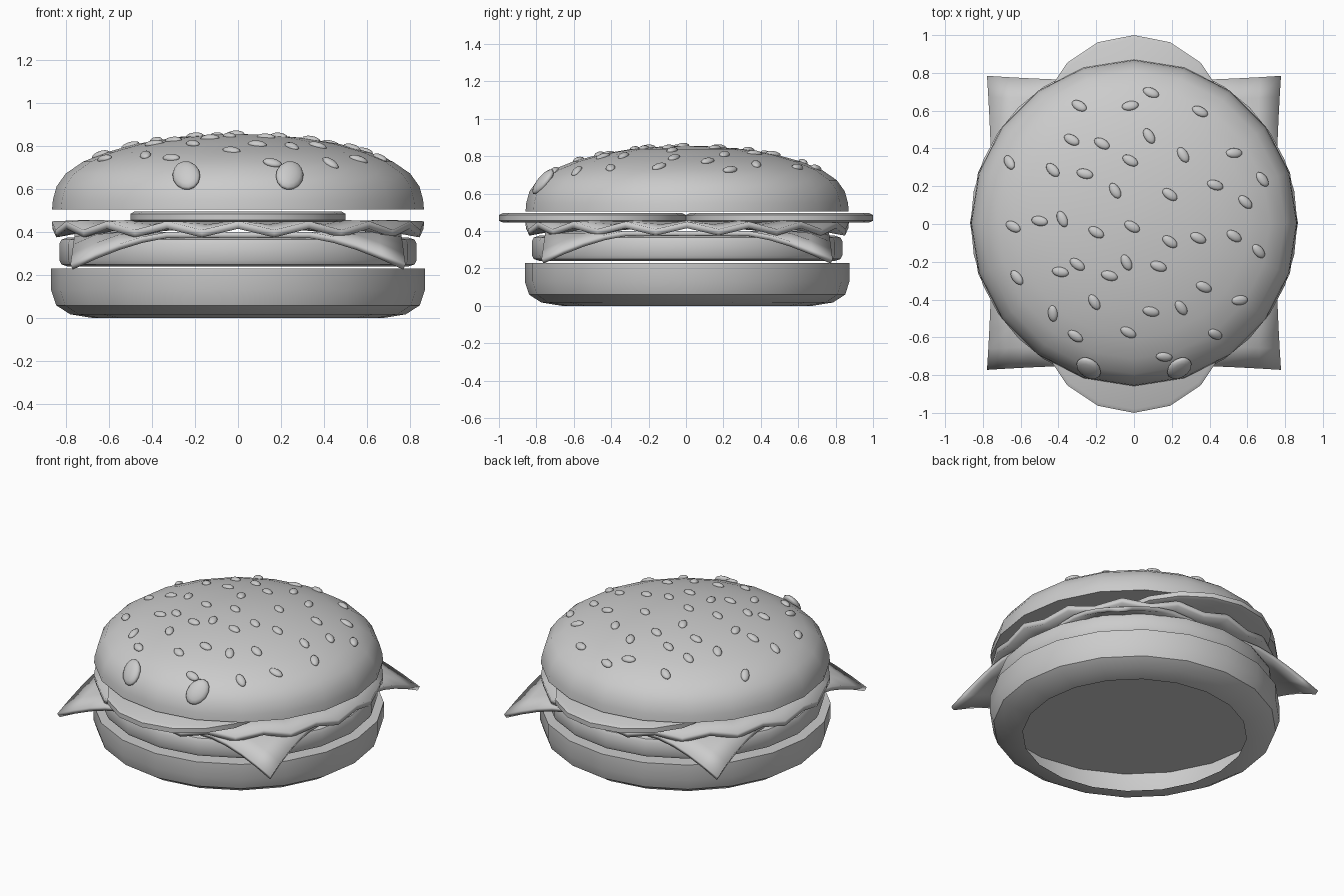
import bpy, bmesh
from math import sin, cos, pi, radians, hypot
from mathutils import Vector, Matrix

if "Cube" in bpy.data.objects:
    bpy.data.objects.remove(bpy.data.objects["Cube"])

YC = 0.006  # slight centre offset of the stack


def finish(bm, name, angle=35, recalc=True):
    if recalc:
        bmesh.ops.recalc_face_normals(bm, faces=bm.faces[:])
    mesh = bpy.data.meshes.new(name)
    bm.to_mesh(mesh)
    bm.free()
    ob = bpy.data.objects.new(name, mesh)
    bpy.context.collection.objects.link(ob)
    bpy.ops.object.select_all(action='DESELECT')
    ob.select_set(True)
    bpy.context.view_layer.objects.active = ob
    bpy.ops.object.shade_smooth_by_angle(angle=radians(angle))
    return ob


def revolve(name, profile, n, y=YC, cap_first=True, cap_last=True, wave=None):
    """Spin an (r, z) profile into n-sided rings; optional caps."""
    bm = bmesh.new()
    rings = []
    for k, (r, z) in enumerate(profile):
        ring = []
        for i in range(n):
            a = 2 * pi * i / n
            dz = wave[k] * (1 if i % 2 == 0 else -1) if wave else 0
            ring.append(bm.verts.new((r * cos(a), y + r * sin(a), z + dz)))
        rings.append(ring)
    for p, q in zip(rings, rings[1:]):
        for i in range(n):
            j = (i + 1) % n
            bm.faces.new((p[i], p[j], q[j], q[i]))
    if cap_first:
        bm.faces.new(rings[0])
    if cap_last:
        bm.faces.new(rings[-1])
    return finish(bm, name)


# Bottom bun, hollow on its underside
revolve("bottom_bun", [(0.67, 0), (0.78, 0.018), (0.845, 0.06), (0.868, 0.13), (0.868, 0.23)],
        20, cap_first=False)

# Patty
revolve("patty", [(0.79, 0.24), (0.82, 0.25), (0.83, 0.27), (0.83, 0.345), (0.82, 0.365), (0.79, 0.375)], 20)

# Cheese slice with drooping corners
bm = bmesh.new()
N = 14
grid = []
for i in range(N + 1):
    row = []
    for j in range(N + 1):
        u, v = 2 * i / N - 1, 2 * j / N - 1
        x = 0.752 * u * (1 + 0.035 * v * v)
        y = 0.752 * v * (1 + 0.035 * u * u)
        t = max(0, hypot(x, y) - 0.83) / 0.27
        row.append(bm.verts.new((x, y + YC, 0.40 - 0.15 * t ** 1.15)))
    grid.append(row)
for i in range(N):
    for j in range(N):
        bm.faces.new((grid[i][j], grid[i + 1][j], grid[i + 1][j + 1], grid[i][j + 1]))
cheese = finish(bm, "cheese", recalc=False)
mod = cheese.modifiers.new("thickness", 'SOLIDIFY')
mod.thickness = 0.028
mod.offset = -1

# Lettuce leaf with a zigzag rim
lettuce = revolve("lettuce", [(0.865, 0.43), (0.72, 0.446), (0.5, 0.45)], 32,
                  cap_first=False, wave=[0.02, 0.01, 0])
mod = lettuce.modifiers.new("thickness", 'SOLIDIFY')
mod.thickness = 0.035
mod.offset = -1

# Two tomato slices side by side
for name, y in (("tomato_front", -0.5), ("tomato_back", 0.5)):
    revolve(name, [(0.48, 0.446), (0.5, 0.455), (0.5, 0.485), (0.48, 0.496)], 16, y)

# Top bun dome
DOME = [(0.864, 0.505), (0.86, 0.55), (0.843, 0.612), (0.80, 0.672), (0.72, 0.727), (0.61, 0.771),
        (0.47, 0.81), (0.30, 0.838), (0.12, 0.853), (0.02, 0.855)]
revolve("top_bun", DOME, 20)


def blob_on_dome(name, x, y, angle, size):
    """Ellipsoid lying on the dome at (x, y), long axis turned to angle."""
    r = max(hypot(x, y), 0.021)
    for (r0, z0), (r1, z1) in zip(DOME, DOME[1:]):
        if r1 <= r <= r0:
            slope = (z0 - z1) / (r0 - r1)
            z = z1 + slope * (r - r1)
            break
    nrm = Vector((-slope * x / r, -slope * y / r, 1)).normalized()
    d = Vector((cos(angle), sin(angle), 0))
    d = (d - nrm * d.dot(nrm)).normalized()
    rot = Matrix((d, nrm.cross(d), nrm)).transposed().to_4x4()
    bm = bmesh.new()
    bmesh.ops.create_uvsphere(bm, u_segments=14, v_segments=8, radius=1)
    bm.transform(Matrix.Translation((x, y + YC, z)) @ rot @ Matrix.Diagonal((*size, 1)))
    finish(bm, name, 60)


# Two large bumps on the front of the dome
for name, x in (("left_bump", -0.24), ("right_bump", 0.24)):
    blob_on_dome(name, x, -0.77, -pi / 2, (0.085, 0.064, 0.028))

# Sesame seeds: x, y, turn in degrees
SEEDS = [
    (-.29, .62, -35), (-.02, .62, 10), (.09, .69, -25), (.35, .59, -25), (-.33, .44, -30),
    (-.17, .42, -30), (.08, .46, -60), (.26, .36, -60), (.53, .37, 5), (-.66, .32, -50),
    (-.43, .28, -45), (-.26, .26, -15), (-.02, .33, -30), (-.10, .17, -60), (.19, .15, -35),
    (.43, .20, -15), (.68, .23, -50), (.59, .11, -40), (-.64, -.02, -25), (-.50, .01, -10),
    (-.38, .02, -65), (-.20, -.05, -30), (-.01, -.02, -30), (.19, -.10, -35), (.34, -.08, -25),
    (.53, -.07, -30), (.66, -.15, -45), (-.62, -.29, -50), (-.39, -.26, -10), (-.30, -.22, -35),
    (-.13, -.28, -15), (-.04, -.21, -65), (.13, -.23, -20), (.37, -.34, -25), (.56, -.41, 0),
    (-.43, -.48, 90), (-.21, -.42, -60), (-.03, -.58, -30), (.09, -.47, -15), (.25, -.45, -55),
    (.43, -.59, -35), (-.31, -.60, -35), (.16, -.71, -15)]
for k, (x, y, a) in enumerate(SEEDS):
    blob_on_dome(f"seed_{k + 1}", x, y, radians(a), (0.045, 0.026, 0.017))
